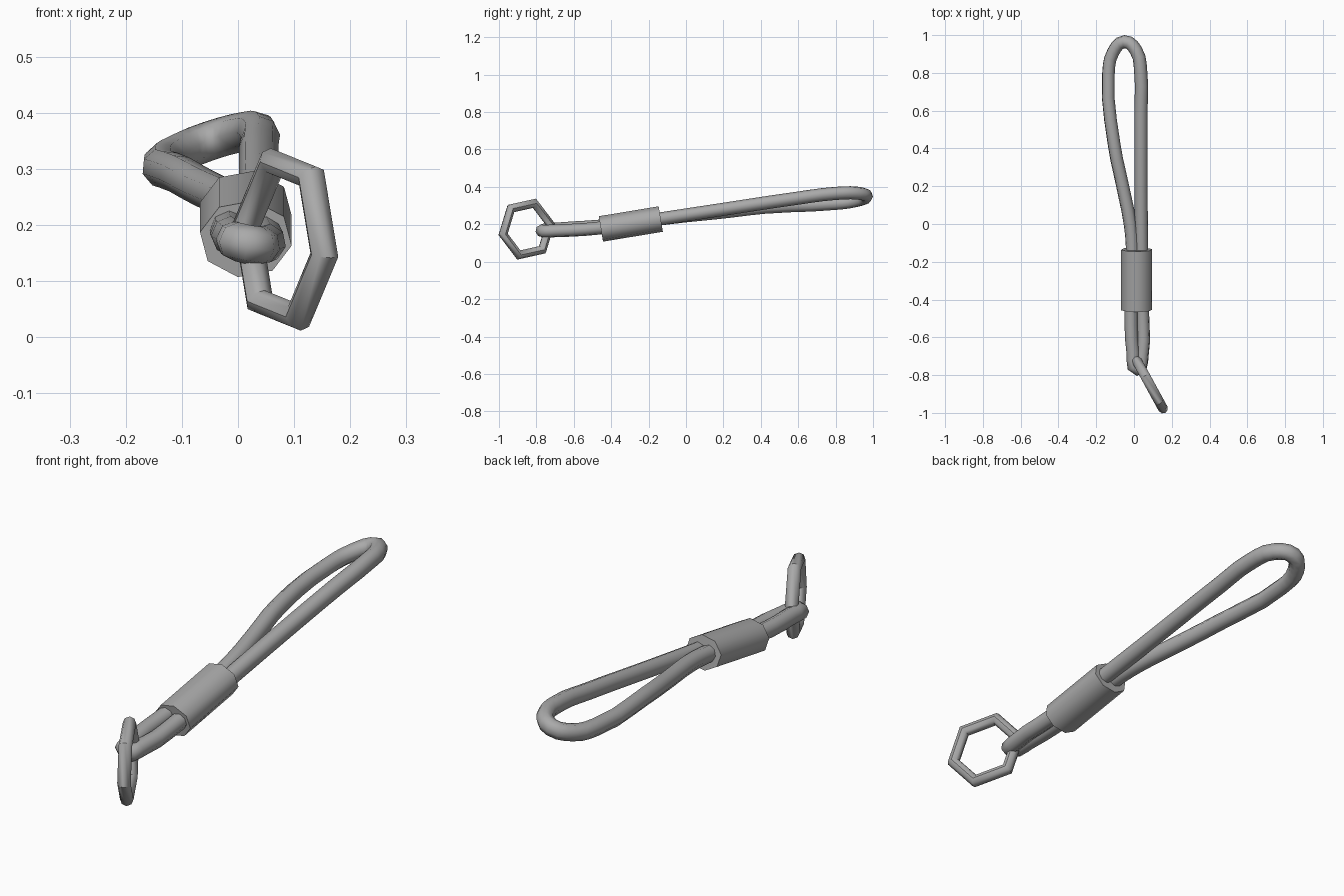
import bpy
import math
from mathutils import Vector, Matrix

cube = bpy.data.objects.get("Cube")
if cube:
    bpy.data.objects.remove(cube, do_unlink=True)

grey = bpy.data.materials.new("grey")
grey.use_nodes = True
grey.diffuse_color = (0.4, 0.4, 0.4, 1)
grey.node_tree.nodes["Principled BSDF"].inputs["Base Color"].default_value = (0.4, 0.4, 0.4, 1)


def finish(obj, name, angle):
    obj.name = obj.data.name = name
    obj.data.materials.clear()
    obj.data.materials.append(grey)
    bpy.ops.object.select_all(action="DESELECT")
    obj.select_set(True)
    bpy.context.view_layer.objects.active = obj
    bpy.ops.object.shade_smooth_by_angle(angle=math.radians(angle))


def closed_tube(name, points, radius):
    """Round cord swept along a closed smooth path."""
    curve = bpy.data.curves.new(name, "CURVE")
    curve.dimensions = "3D"
    curve.bevel_depth = radius
    curve.bevel_resolution = 2
    curve.resolution_u = 3
    spline = curve.splines.new("BEZIER")
    spline.bezier_points.add(len(points) - 1)
    for knot, co in zip(spline.bezier_points, points):
        knot.co = co
        knot.handle_left_type = knot.handle_right_type = "AUTO"
    spline.use_cyclic_u = True
    obj = bpy.data.objects.new(name, curve)
    bpy.context.collection.objects.link(obj)
    bpy.ops.object.select_all(action="DESELECT")
    obj.select_set(True)
    bpy.context.view_layer.objects.active = obj
    bpy.ops.object.convert(target="MESH")
    finish(bpy.context.object, name, 60)


# Cord: right strand to the back, round the tip, left strand to the front
cord_path = [
    (0.043, -0.70, 0.165), (0.045, -0.46, 0.18), (0.04, -0.13, 0.23),
    (0.037, 0.2, 0.28), (0.037, 0.6, 0.34), (0.036, 0.8, 0.365),
    (0.01, 0.92, 0.366), (-0.05, 0.965, 0.35), (-0.11, 0.91, 0.325),
    (-0.135, 0.8, 0.31), (-0.105, 0.42, 0.29), (-0.06, 0.2, 0.265),
    (-0.02, 0.0, 0.245), (-0.008, -0.13, 0.23), (-0.015, -0.46, 0.19),
    (-0.005, -0.68, 0.175), (0.018, -0.77, 0.165),
]
closed_tube("wrist_cord", cord_path, 0.035)

# Sleeve clamping both strands
start, end = Vector((0.014, -0.455, 0.175)), Vector((0.014, -0.135, 0.228))
axis = end - start
bpy.ops.mesh.primitive_cylinder_add(vertices=8, radius=1, depth=axis.length)
sleeve = bpy.context.object
sleeve.data.transform(Matrix.Diagonal((0.083, 0.07, 1, 1)) @ Matrix.Rotation(math.radians(10), 4, "Z"))
sleeve.data.transform(axis.to_track_quat("Z", "Y").to_matrix().to_4x4())
sleeve.data.transform(Matrix.Translation((start + end) / 2))
finish(sleeve, "sleeve", 60)

# Six-sided ring hanging from the front end of the cord
bpy.ops.mesh.primitive_torus_add(major_segments=6, minor_segments=8,
                                 major_radius=0.146, minor_radius=0.026)
ring = bpy.context.object
u = Vector((0.48, -0.877, 0)).normalized()
v = Vector((0, 0, 1))
basis = Matrix((u, v, u.cross(v))).transposed().to_4x4()
ring.data.transform(Matrix.Translation((0.085, -0.852, 0.174)) @ basis
                    @ Matrix.Rotation(math.radians(-11), 4, "Z"))
finish(ring, "ring", 50)
